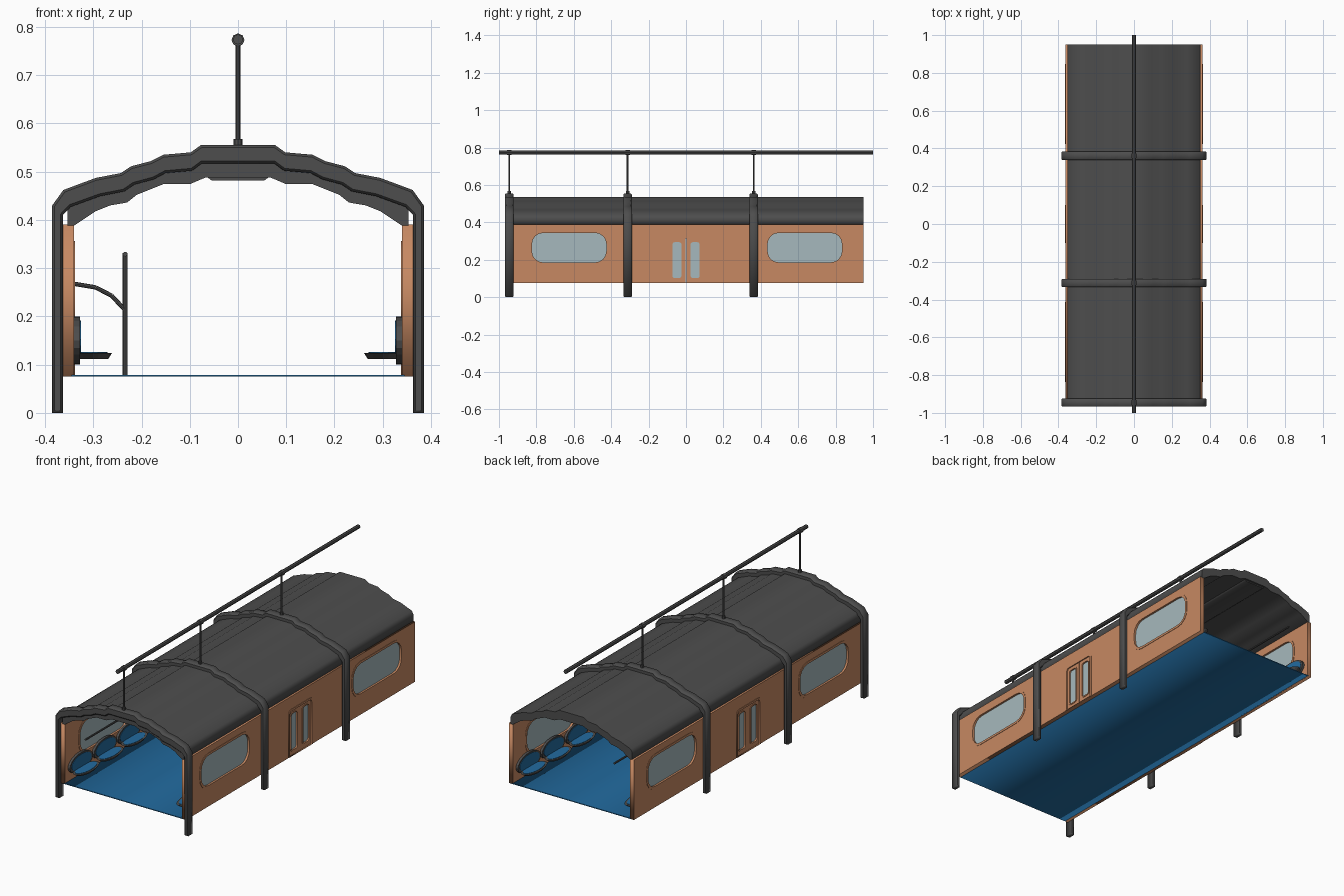
import bpy, bmesh, math
from mathutils import Matrix, Vector

if "Cube" in bpy.data.objects:
    bpy.data.objects.remove(bpy.data.objects["Cube"])


def material(name, rgb):
    m = bpy.data.materials.new(name)
    m.diffuse_color = (*rgb, 1)
    m.use_nodes = True
    m.node_tree.nodes["Principled BSDF"].inputs["Base Color"].default_value = m.diffuse_color
    return m


GREY = material("dark grey metal", (0.075, 0.075, 0.075))
ORANGE = material("orange panel", (0.57, 0.25, 0.123))
BLUE = material("blue", (0.016, 0.147, 0.35))
GLASS = material("pale glass", (0.38, 0.485, 0.51))

SIDE = Matrix(((0, 0, 1, 0), (1, 0, 0, 0), (0, 1, 0, 0), (0, 0, 0, 1)))    # outline in y, z
FRONT = Matrix(((1, 0, 0, 0), (0, 0, -1, 0), (0, 1, 0, 0), (0, 0, 0, 1)))  # outline in x, z


def add(name, mesh, mat):
    mesh.materials.clear()
    mesh.materials.append(mat)
    ob = bpy.data.objects.new(name, mesh)
    bpy.context.collection.objects.link(ob)
    return ob


def plate(name, loops, plane, at, thick, mat, bevel=0.0):
    """Filled outline, inner loops become holes, extruded around position 'at'."""
    cu = bpy.data.curves.new(name, 'CURVE')
    cu.dimensions = '2D'
    cu.fill_mode = 'BOTH'
    cu.extrude = thick / 2 - bevel
    cu.bevel_depth = bevel
    cu.bevel_resolution = 0
    cu.offset = -bevel
    for pts in loops:
        s = cu.splines.new('POLY')
        s.points.add(len(pts) - 1)
        for p, (u, v) in zip(s.points, pts):
            p.co = (u, v, 0, 1)
        s.use_cyclic_u = True
    tmp = bpy.data.objects.new(name + "_outline", cu)
    bpy.context.collection.objects.link(tmp)
    bpy.context.view_layer.update()
    me = bpy.data.meshes.new_from_object(
        tmp.evaluated_get(bpy.context.evaluated_depsgraph_get()))
    bpy.data.objects.remove(tmp)
    me.transform(Matrix.Translation(at) @ plane)
    return add(name, me, mat)


def rounded(u0, u1, v0, v1, r, n=4, square_bottom=False):
    pts = []
    for i, (u, v) in enumerate(((u1 - r, v1 - r), (u0 + r, v1 - r),
                                (u0 + r, v0 + r), (u1 - r, v0 + r))):
        if square_bottom and i > 1:
            pts.append((u0 if i == 2 else u1, v0))
            continue
        for k in range(n + 1):
            a = math.pi / 2 * (i + k / n)
            pts.append((u + r * math.cos(a), v + r * math.sin(a)))
    return pts


def rod(name, a, b, r, mat=GREY, sides=8):
    a, b = Vector(a), Vector(b)
    d = b - a
    bm = bmesh.new()
    bmesh.ops.create_cone(bm, cap_ends=True, segments=sides, radius1=r, radius2=r, depth=d.length)
    me = bpy.data.meshes.new(name)
    bm.to_mesh(me)
    bm.free()
    me.transform(Matrix.Translation((a + b) / 2) @ d.to_track_quat('Z', 'Y').to_matrix().to_4x4())
    return add(name, me, mat)


def disc(name, centre, size, axis, mat, taper=1.0):
    """Elliptical disc, thin along x or z."""
    bm = bmesh.new()
    bmesh.ops.create_cone(bm, cap_ends=True, segments=20, radius1=0.5 * taper, radius2=0.5, depth=1)
    me = bpy.data.meshes.new(name)
    bm.to_mesh(me)
    bm.free()
    if axis == 'X':
        me.transform(Matrix.Rotation(math.pi / 2, 4, 'Y'))
    me.transform(Matrix.Translation(centre) @ Matrix.Diagonal((*size, 1)))
    return add(name, me, mat)


def both(half):
    return half + [(-x, z) for x, z in reversed(half)]


# roof shell with stepped profile
steps = [(.362, .462), (.295, .487), (.243, .497), (.222, .511), (.18, .522),
         (.155, .535), (.098, .54), (.077, .555)]
outer = [(.353, .388), (.353, .425)] + [(x * .95, z - .02) for x, z in steps]
inner = [(.34, .388), (.295, .418), (.265, .43), (.23, .436), (.21, .452),
         (.155, .474), (.1, .474), (.067, .488)]
plate("roof", [both(outer) + both(inner)[::-1]], FRONT, (0, 0, 0), 1.9, GREY)
plate("ceiling_strip", [both([(.055, .482), (.066, .49), (.066, .496)])], FRONT, (0, 0, 0), 1.88, GREY)

# three arched ribs with legs, each carrying a post for the overhead rail
rib_out = [(.385, 0), (.385, .43)] + steps
rib_in = [(.363, 0), (.363, .41), (.347, .427)] + [(x * .97, z - .038) for x, z in steps[1:]]
for y in (-.945, -.312, .362):
    plate("arch_rib", [both(rib_out) + both(rib_in)[::-1]], FRONT, (0, y, 0), .044, GREY, .005)
    rod("rail_post", (0, y, .55), (0, y, .77), .005)
    rod("post_base", (0, y, .55), (0, y, .568), .009)
    rod("rail_clamp", (0, y - .012, .773), (0, y + .012, .773), .0135)
rod("overhead_rail", (0, -1, .774), (0, 1, .774), .0105)

# floor
plate("floor", [[(-.345, .075), (.345, .075), (.345, .079), (-.345, .079)]],
      FRONT, (0, 0, 0), 1.9, BLUE)

# side walls with windows and sliding doors
windows = [(-.83, -.42), (.43, .84)]
for s in (-1, 1):
    at = (s * .3515, 0, 0)
    holes = [rounded(a, b, .18, .35, .065) for a, b in windows]
    door_hole = rounded(-.1, .1, .0765, .32, .02, square_bottom=True)
    wall = [(-.95, .075), (.95, .075), (.95, .39), (-.95, .39)]
    plate("side_wall", [wall] + holes + [door_hole], SIDE, at, .023, ORANGE)
    for a, b in windows:
        plate("window_frame", [rounded(a - .006, b + .006, .174, .356, .069),
                               rounded(a + .006, b - .006, .186, .344, .06)],
              SIDE, at, .027, ORANGE)
        plate("window_glass", [rounded(a, b, .18, .35, .065)], SIDE, at, .006, GLASS)
    plate("door_frame", [rounded(-.1, .1, .0755, .323, .022, square_bottom=True),
                         rounded(-.09, .09, .0775, .313, .015, square_bottom=True)],
          SIDE, at, .028, ORANGE)
    for d in (-1, 1):
        y0, y1 = sorted((d * .0015, d * .092))
        g0, g1 = sorted((d * .021, d * .076))
        plate("door_leaf", [[(y0, .077), (y1, .077), (y1, .316), (y0, .316)],
                            rounded(g0, g1, .1, .297, .014)], SIDE, at, .016, ORANGE)
        plate("door_window_trim", [rounded(g0 - .004, g1 + .004, .096, .301, .017),
                                   rounded(g0 + .003, g1 - .003, .103, .294, .012)],
              SIDE, at, .021, ORANGE)
        plate("door_glass", [rounded(g0, g1, .1, .297, .014)], SIDE, at, .005, GLASS)

    # rows of round seats at both ends
    for e in (-1, 1):
        for k in range(4):
            y = e * (.83 - .2 * k)
            disc("seat_base", (s * .301, y, .118), (.08, .19, .013), 'Z', GREY, .8)
            disc("seat_cushion", (s * .301, y, .1235), (.062, .16, .006), 'Z', BLUE)
            disc("seat_back", (s * .334, y, .15), (.013, .19, .1), 'X', GREY)
            disc("back_cushion", (s * .3275, y, .152), (.004, .165, .08), 'X', BLUE)

# grab rail on the left with poles and curved wall brackets
rod("grab_rail", (-.234, -.93, .329), (-.234, .93, .329), .005)
bracket = [(-.342, .268), (-.295, .26), (-.262, .243), (-.234, .213)]
for y in (-.14, .14):
    rod("grab_pole", (-.234, y, .077), (-.234, y, .331), .005)
    for p, q in zip(bracket, bracket[1:]):
        rod("pole_bracket", (p[0], y, p[1]), (q[0], y, q[1]), .0045)
